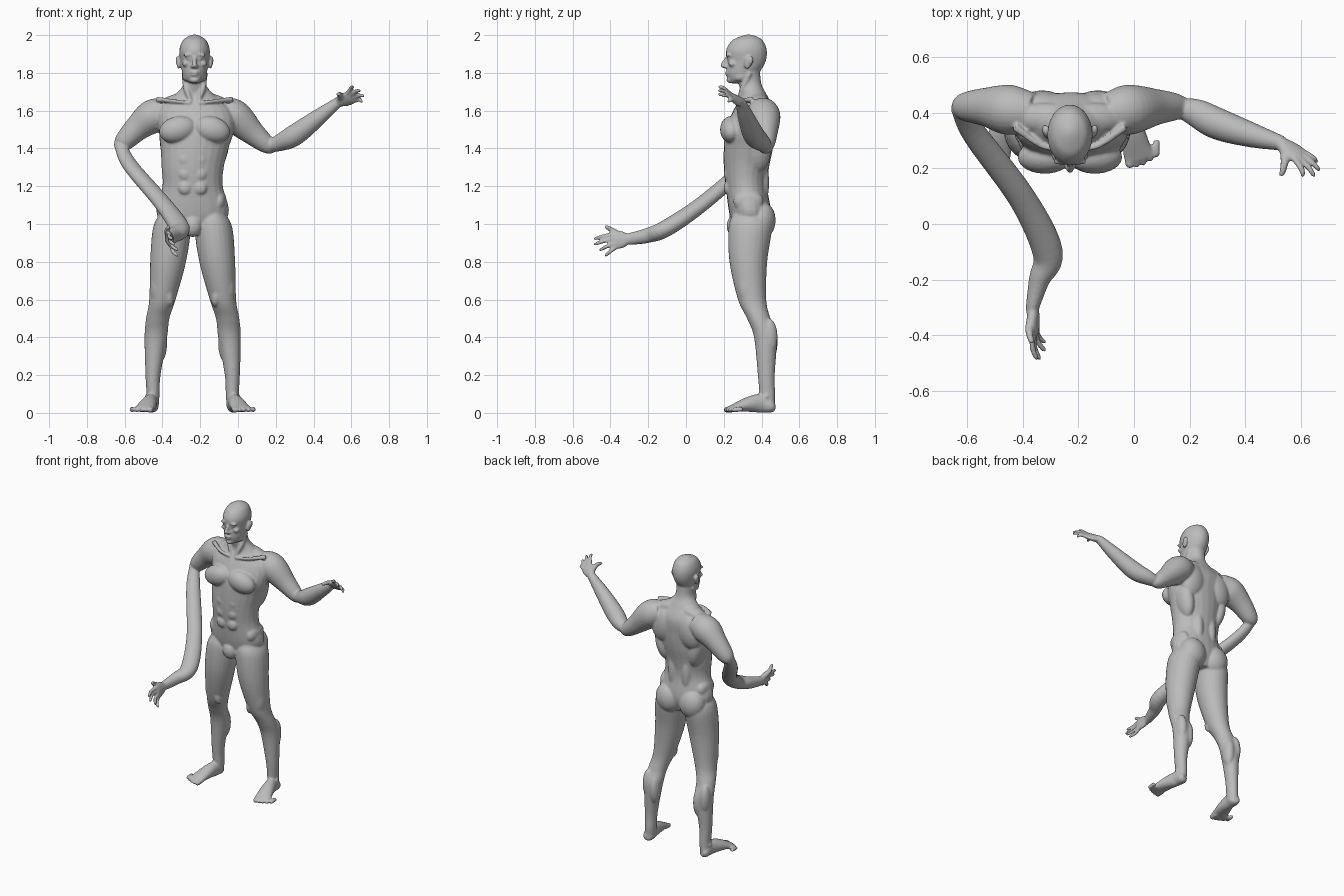
import bpy, bmesh, math
from mathutils import Vector, Matrix

if "Cube" in bpy.data.objects:
    bpy.data.objects.remove(bpy.data.objects["Cube"])

HIP_X, HEAD_X = -.24, -.23       # centre lines of the hips and of the head
Y_AXIS, Z_AXIS = Vector((0, 1, 0)), Vector((0, 0, 1))
SIDES = {"left": 1, "right": -1}
parts = []

grey = (.5, .5, .5, 1)
skin = bpy.data.materials.new("grey_skin")
skin.use_nodes = True
skin.diffuse_color = grey
skin.node_tree.nodes["Principled BSDF"].inputs["Base Color"].default_value = grey


def finish(name, bm):
    """Turn a bmesh into a named part."""
    bmesh.ops.recalc_face_normals(bm, faces=bm.faces)
    mesh = bpy.data.meshes.new(name)
    bm.to_mesh(mesh)
    bm.free()
    mesh.materials.append(skin)
    part = bpy.data.objects.new(name, mesh)
    bpy.context.collection.objects.link(part)
    parts.append(part)


def spline(keys, steps=6):
    """Smooth curve through (x, y, z, half width, half depth) keys."""
    points = [Vector(key if len(key) == 5 else (*key, key[-1])) for key in keys]
    before = points[0] * 2 - points[1]
    after = points[-1] * 2 - points[-2]
    points = [before, *points, after]
    curve = []
    for p, q, r, s in zip(points, points[1:], points[2:], points[3:]):
        for i in range(steps):
            t = i / steps
            into, out = (r - p) / 2, (s - q) / 2
            bend = (r - q) * 3 - into * 2 - out
            twist = (q - r) * 2 + into + out
            curve.append(q + into * t + bend * t ** 2 + twist * t ** 3)
    return curve + [points[-2]]


def tube(name, keys, reference=Z_AXIS, axis=None, sides=24):
    """Loft of oval rings along a curve; a fixed axis keeps the rings parallel."""
    rings = spline(keys)
    centres = [ring.to_3d() if len(ring) == 3 else Vector(ring[:3]) for ring in rings]
    last = len(rings) - 1
    bm = bmesh.new()
    loops = []
    for i, (ring, centre) in enumerate(zip(rings, centres)):
        along = axis or (centres[min(i + 1, last)] - centres[max(i - 1, 0)]).normalized()
        across = reference.cross(along).normalized()
        up = along.cross(across)
        loop = []
        for j in range(sides):
            angle = math.tau * j / sides
            loop.append(bm.verts.new(centre + across * math.cos(angle) * ring[3]
                                     + up * math.sin(angle) * ring[4]))
        loops.append(loop)
    for low, high in zip(loops, loops[1:]):
        for j in range(sides):
            k = (j + 1) % sides
            bm.faces.new((low[j], low[k], high[k], high[j]))
    bm.faces.new(loops[0])
    bm.faces.new(loops[-1])
    finish(name, bm)


def blob(name, centre, radii, tilt=0, about="Y"):
    """Tilted ellipsoid, used for muscles and features."""
    bm = bmesh.new()
    matrix = (Matrix.Translation(centre) @ Matrix.Rotation(tilt, 4, about)
              @ Matrix.Diagonal((*radii, 1)))
    bmesh.ops.create_icosphere(bm, subdivisions=3, radius=1, matrix=matrix)
    finish(name, bm)


def blob_pair(name, centre, radii, tilt=0, about="Y", middle=HIP_X):
    x, y, z = centre
    for label, side in SIDES.items():
        turn = tilt if about == "X" else tilt * side
        blob(f"{label}_{name}", (middle + side * x, y, z), radii, turn, about)


def tube_pair(name, keys, middle=HIP_X, **options):
    for label, side in SIDES.items():
        moved = [(middle + side * key[0], *key[1:]) for key in keys]
        tube(f"{label}_{name}", moved, **options)


def column(name, middle, keys):
    """Upright tube with level rings."""
    tube(name, [(middle + key[0], *key[1:]) for key in keys], Y_AXIS, Z_AXIS)


def hand(label, wrist, first, last, tips, thumb, bulge):
    """Palm from the wrist to the knuckles, four fingers and a thumb."""
    wrist, first, last, thumb, bulge = map(Vector, (wrist, first, last, thumb, bulge))
    knuckles, spread = (first + last) / 2, last - first
    width = spread.length / 2 + .01
    facing = (knuckles - wrist).cross(spread).normalized()
    tube(f"{label}_palm", [(*wrist, .025), (*wrist.lerp(knuckles, .5), width, .02),
                           (*knuckles, width, .015),
                           (*knuckles.lerp(wrist, -.15), width * .8, .01)], facing)
    for i, tip in enumerate(tips):
        base, tip = first.lerp(last, i / 3), Vector(tip)
        tube(f"{label}_finger_{i + 1}", [(*base.lerp(wrist, .15), .012),
                                         (*(base.lerp(tip, .5) + bulge), .011),
                                         (*base.lerp(tip, .9), .009), (*tip, .004)], spread, sides=12)
    root = wrist.lerp(first, .3)
    tube(f"{label}_thumb", [(*root, .02), (*(root.lerp(thumb, .5) + bulge), .015),
                            (*root.lerp(thumb, .9), .011), (*thumb, .005)], spread, sides=12)


# Torso and neck
column("torso", HIP_X, [(0, .34, .95, .08), (0, .34, 1.05, .19, .11), (0, .32, 1.2, .16, .11),
                        (0, .32, 1.3, .165, .12), (.01, .33, 1.4, .18, .13), (.02, .34, 1.5, .2, .13),
                        (.01, .36, 1.6, .2, .11), (.01, .36, 1.68, .11, .07),
                        (.01, .34, 1.74, .06), (.01, .33, 1.83, .06)])

# Torso muscles
blob_pair("chest_muscle", (.09, .24, 1.5), (.1, .06, .07), .25, middle=HEAD_X)
blob_pair("shoulder_blade", (.1, .42, 1.53), (.09, .06, .12), -.2, middle=HEAD_X)
blob_pair("flank_muscle", (.13, .38, 1.4), (.05, .07, .13), .2, middle=HEAD_X)
blob_pair("lower_back", (.05, .39, 1.22), (.04, .05, .16))
blob_pair("buttock", (.09, .4, 1.02), (.09, .075, .1), .15)
blob_pair("hip_muscle", (.14, .33, 1.12), (.04, .08, .06))
blob_pair("trapezius", (.09, .38, 1.65), (.11, .055, .04), .25, middle=HEAD_X)
tube_pair("collar_bone", [(.02, .27, 1.64, .01), (.1, .28, 1.65, .01), (.2, .35, 1.66, .015)], HEAD_X)
tube_pair("neck_muscle", [(.02, .28, 1.65, .01), (.045, .3, 1.72, .015), (.06, .34, 1.8, .01)],
          HEAD_X, reference=Y_AXIS)
for row in range(3):
    blob_pair("stomach_muscle", (.04, .22, 1.19 + row * .075), (.035, .02, .035))
blob("groin", (HIP_X, .26, .99), (.05, .045, .06))

# Legs with knee, thigh and calf shapes
tube_pair("leg", [(.1, .34, 1.06, .07, .09), (.11, .34, .98, .1, .115), (.13, .33, .8, .095, .1),
                  (.16, .35, .6, .07, .075), (.185, .385, .5, .062), (.195, .42, .4, .06),
                  (.21, .425, .2, .04, .045), (.21, .43, .1, .035, .042), (.215, .43, .03, .035, .04)],
          reference=Y_AXIS, axis=Z_AXIS)
blob_pair("outer_calf", (.22, .44, .4), (.035, .045, .1))
blob_pair("inner_calf", (.17, .44, .37), (.035, .045, .1))
blob_pair("kneecap", (.18, .35, .52), (.03, .03, .04))
blob_pair("inner_thigh", (.13, .31, .63), (.03, .04, .07), .2)
blob_pair("outer_thigh", (.185, .33, .7), (.04, .06, .13), -.1)
blob_pair("ankle", (.215, .425, .085), (.04, .02, .02))

# Feet and toes
tube_pair("foot", [(.21, .47, .035, .02), (.215, .45, .035, .035), (.22, .4, .05, .035, .05),
                   (.235, .33, .045, .045, .04), (.26, .23, .02, .055, .015)])
for i in range(5):
    size = .013 if i else .017
    x, y = .225 + i * .024, .2 + i * i * .0025
    tube_pair(f"toe_{i + 1}", [(x, y + .06, .02, size), (x, y + .02, .017, size),
                               (x, y + .006, .015, size * .8), (x, y, .013, .004)], sides=12)

# Right arm: elbow out to the side, forearm reaching forward
tube("right_upper_arm", [(-.36, .4, 1.6, .07), (-.45, .41, 1.57, .09), (-.53, .42, 1.51, .07),
                         (-.61, .42, 1.43, .05), (-.64, .41, 1.4, .02)])
tube("right_forearm", [(-.63, .42, 1.43, .03), (-.57, .32, 1.31, .045, .035), (-.4, .09, 1.11, .05, .04),
                       (-.31, -.1, .98, .055, .045), (-.34, -.2, .94, .038, .04),
                       (-.365, -.3, .92, .024, .032)])
hand("right", (-.365, -.3, .92), (-.36, -.39, .95), (-.35, -.37, .88),
     [(-.35, -.49, .92), (-.34, -.49, .89), (-.32, -.46, .86), (-.32, -.43, .83)],
     (-.37, -.43, .99), (-.01, 0, 0))

# Left arm: raised to the side with an open hand
tube("left_upper_arm", [(-.1, .4, 1.6, .07), (-.02, .41, 1.57, .09), (.08, .42, 1.48, .065),
                        (.16, .42, 1.415, .045), (.2, .41, 1.4, .02)])
tube("left_forearm", [(.15, .42, 1.41, .03), (.22, .4, 1.43, .05, .045), (.3, .36, 1.47, .057),
                      (.42, .32, 1.56, .045), (.53, .29, 1.645, .027)])
hand("left", (.525, .29, 1.645), (.58, .23, 1.69), (.61, .26, 1.645),
     [(.61, .17, 1.73), (.65, .17, 1.71), (.67, .19, 1.68), (.66, .22, 1.65)],
     (.53, .17, 1.69), (.005, 0, .01))

# Head and face
column("head", HEAD_X, [(0, .25, 1.745, .02), (0, .28, 1.765, .05, .055), (0, .3, 1.8, .065, .085),
                        (0, .32, 1.86, .075, .102), (0, .32, 1.92, .081, .108), (0, .325, 1.97, .064, .083),
                        (0, .33, 1.992, .036, .046), (0, .33, 2.003, .01)])
column("nose", HEAD_X, [(0, .222, 1.89, .009), (0, .205, 1.86, .01, .014), (0, .196, 1.838, .014),
                        (0, .205, 1.825, .01)])
for name, centre, radii, tilt, about in (
        ("nostril", (.014, .21, 1.833), (.009, .013, .008), 0, "Y"),
        ("brow", (.03, .224, 1.896), (.032, .013, .009), .1, "Y"),
        ("eye", (.03, .228, 1.875), (.014, .01, .008), 0, "Y"),
        ("cheek_bone", (.045, .245, 1.85), (.022, .022, .016), .3, "Y"),
        ("jaw", (.045, .3, 1.785), (.02, .045, .025), .4, "X"),
        ("ear", (.085, .33, 1.855), (.01, .022, .036), -.25, "X"),
        ("ear_rim", (.092, .338, 1.866), (.008, .02, .025), -.25, "X")):
    blob_pair(name, centre, radii, tilt, about, HEAD_X)
blob("upper_lip", (HEAD_X, .218, 1.803), (.024, .013, .007))
blob("lower_lip", (HEAD_X, .221, 1.789), (.021, .013, .007))
blob("chin", (HEAD_X, .234, 1.762), (.026, .02, .017))

# Fuse all parts into one smooth skin
bpy.ops.object.select_all(action="DESELECT")
for part in parts:
    part.select_set(True)
body = parts[0]
bpy.context.view_layer.objects.active = body
bpy.ops.object.join()
body.name = "body"
fuse = body.modifiers.new("fuse", "REMESH")
fuse.mode, fuse.voxel_size, fuse.use_smooth_shade = "VOXEL", .006, True
soften = body.modifiers.new("soften", "SMOOTH")
soften.factor, soften.iterations = .5, 7
